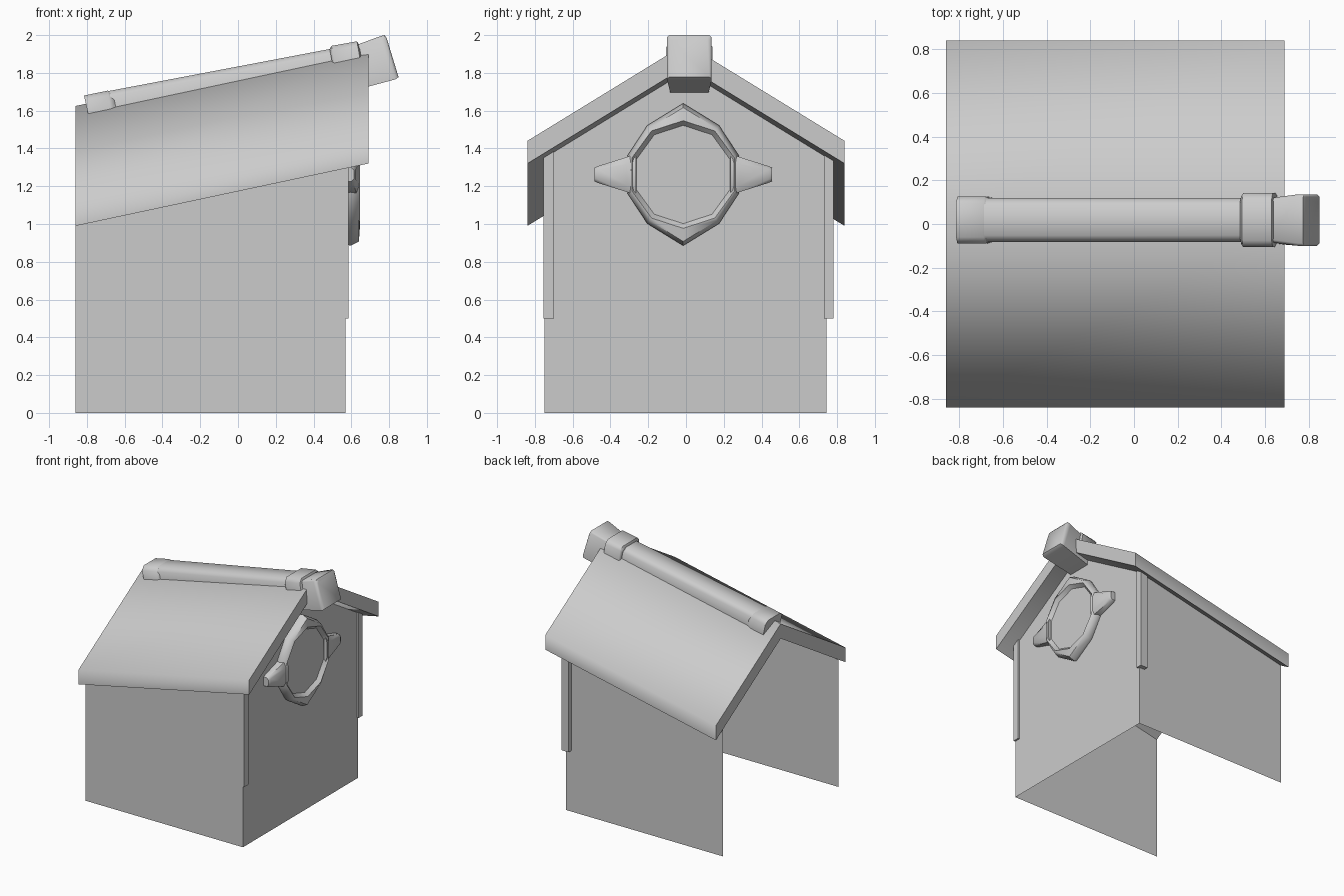
import bpy, bmesh, math

cube = bpy.data.objects.get("Cube")
if cube:
    bpy.data.objects.remove(cube, do_unlink=True)

grey = bpy.data.materials.new("plain grey")
grey.use_nodes = True
grey.diffuse_color = (0.6, 0.6, 0.6, 1)
grey.node_tree.nodes["Principled BSDF"].inputs["Base Color"].default_value = (0.6, 0.6, 0.6, 1)


def loft(name, rings, angle=30, caps=(True, True)):
    """Skin a row of equal-length closed rings, with optional end caps."""
    bm = bmesh.new()
    rows = [[bm.verts.new(p) for p in ring] for ring in rings]
    for a, b in zip(rows, rows[1:]):
        for i in range(len(a)):
            j = (i + 1) % len(a)
            bm.faces.new((a[i], a[j], b[j], b[i]))
    if caps[0]:
        bm.faces.new(rows[0][::-1])
    if caps[1]:
        bm.faces.new(rows[-1])
    bmesh.ops.recalc_face_normals(bm, faces=bm.faces)
    return finish(name, bm, angle)


def finish(name, bm, angle=30):
    mesh = bpy.data.meshes.new(name)
    bm.to_mesh(mesh)
    bm.free()
    mesh.materials.append(grey)
    obj = bpy.data.objects.new(name, mesh)
    bpy.context.collection.objects.link(obj)
    bpy.ops.object.select_all(action='DESELECT')
    obj.select_set(True)
    bpy.context.view_layer.objects.active = obj
    bpy.ops.object.shade_smooth_by_angle(angle=math.radians(angle))
    return obj


def roof_z(x, y):
    """Height of the sloping roof's upper surface."""
    return 1.44 + 0.213 * (x - 0.69) + 0.613 * (0.84 - abs(y))


# Roof: bent slab that climbs towards the front gable
def roof_ring(x):
    ys = (-0.84, 0, 0.84)
    return ([(x, y, roof_z(x, y)) for y in ys]
            + [(x, y, roof_z(x, y) - 0.12) for y in ys[::-1]])


loft("roof", [roof_ring(-0.86), roof_ring(0.69)], 70)

# Walls: gable sheet and two side sheets, open at the back and below
bm = bmesh.new()
back, gable, left, right = -0.86, 0.57, -0.75, 0.745


def sheet(points):
    bm.faces.new([bm.verts.new(p) for p in points])


def wall_top(x, y):
    return (x, y, roof_z(x, y) - 0.1)


sheet([(gable, left, 0), (gable, right, 0), wall_top(gable, right),
       wall_top(gable, 0), wall_top(gable, left)])
sheet([(back, left, 0), (gable, left, 0), wall_top(gable, left), wall_top(back, left)])
sheet([(gable, right, 0), (back, right, 0), wall_top(back, right), wall_top(gable, right)])
bmesh.ops.remove_doubles(bm, verts=bm.verts, dist=0.001)
finish("walls", bm)

# Corner posts
for name, y0, y1 in (("right_post", -0.755, -0.70), ("left_post", 0.73, 0.78)):
    plan = [(0.52, y0), (0.585, y0), (0.585, y1), (0.52, y1)]
    loft(name, [[(x, y, 0.5) for x, y in plan],
                [(x, y, roof_z(x, y) - 0.08) for x, y in plan]])


# Ridge beam: each section runs from a top point to a bottom point
def section(xt, zt, xb, zb, half, cut=0.03):
    height = math.hypot(xt - xb, zt - zb)
    f = cut / height
    profile = [(-half, 1), (-half, f), (-half + cut, 0), (half - cut, 0),
               (half, f), (half, 1)]
    return [(xt + (xb - xt) * t, 0.018 + y, zt + (zb - zt) * t) for y, t in profile]


loft("ridge_beam", [section(-0.80, 1.70 - 0.018, -0.775, 1.57, 0.1),
                    section(0.60, 1.948, 0.625, 1.83, 0.1)], 50)
loft("rear_collar", [section(-0.815, 1.68, -0.79, 1.565, 0.108),
                     section(-0.69, 1.706, -0.67, 1.58, 0.108),
                     section(-0.66, 1.685, -0.64, 1.58, 0.1)], 50)
loft("front_collar", [section(0.485, 1.925, 0.51, 1.80, 0.11),
                      section(0.495, 1.943, 0.52, 1.80, 0.123),
                      section(0.63, 1.967, 0.655, 1.82, 0.123),
                      section(0.64, 1.95, 0.665, 1.82, 0.11)], 50)
loft("beam_head", [section(0.62, 1.945, 0.55, 1.69, 0.1, 0.012),
                   section(0.75, 1.993, 0.82, 1.762, 0.118, 0.012),
                   section(0.775, 2.0, 0.838, 1.768, 0.118, 0.012),
                   section(0.787, 1.985, 0.85, 1.778, 0.106, 0.012)], 50)

# Round emblem: pointed frame with a sunken disc
cy, cz = -0.015, 1.262
half = [(0, 0.377), (0.19, 0.26), (0.295, 0.10), (0.295, -0.10), (0.19, -0.26), (0, -0.377)]
outline = half + [(-y, z) for y, z in half[-2:0:-1]]
decagon = [(math.sin(i * math.pi / 5), math.cos(i * math.pi / 5)) for i in range(10)]


def emblem_ring(x, points, scale):
    return [(x, cy + y * scale, cz + z * scale) for y, z in points]


loft("emblem", [emblem_ring(0.57, outline, 0.98), emblem_ring(0.595, outline, 1),
                emblem_ring(0.64, outline, 0.94), emblem_ring(0.645, decagon, 0.285),
                emblem_ring(0.615, decagon, 0.26)], 50, (False, True))

# Tapered side wings of the emblem
for name, side in (("right_wing", -1), ("left_wing", 1)):
    rings = []
    for reach, tall, front in ((0.25, 0.11, 0.642), (0.30, 0.092, 0.64),
                               (0.45, 0.045, 0.625), (0.47, 0.036, 0.615)):
        y = cy + side * reach
        rings.append([(0.572, y, cz - tall), (front - 0.015, y, cz - tall),
                      (front, y, cz - tall * 0.6), (front, y, cz + tall * 0.6),
                      (front - 0.015, y, cz + tall), (0.572, y, cz + tall)])
    loft(name, rings, 50)
